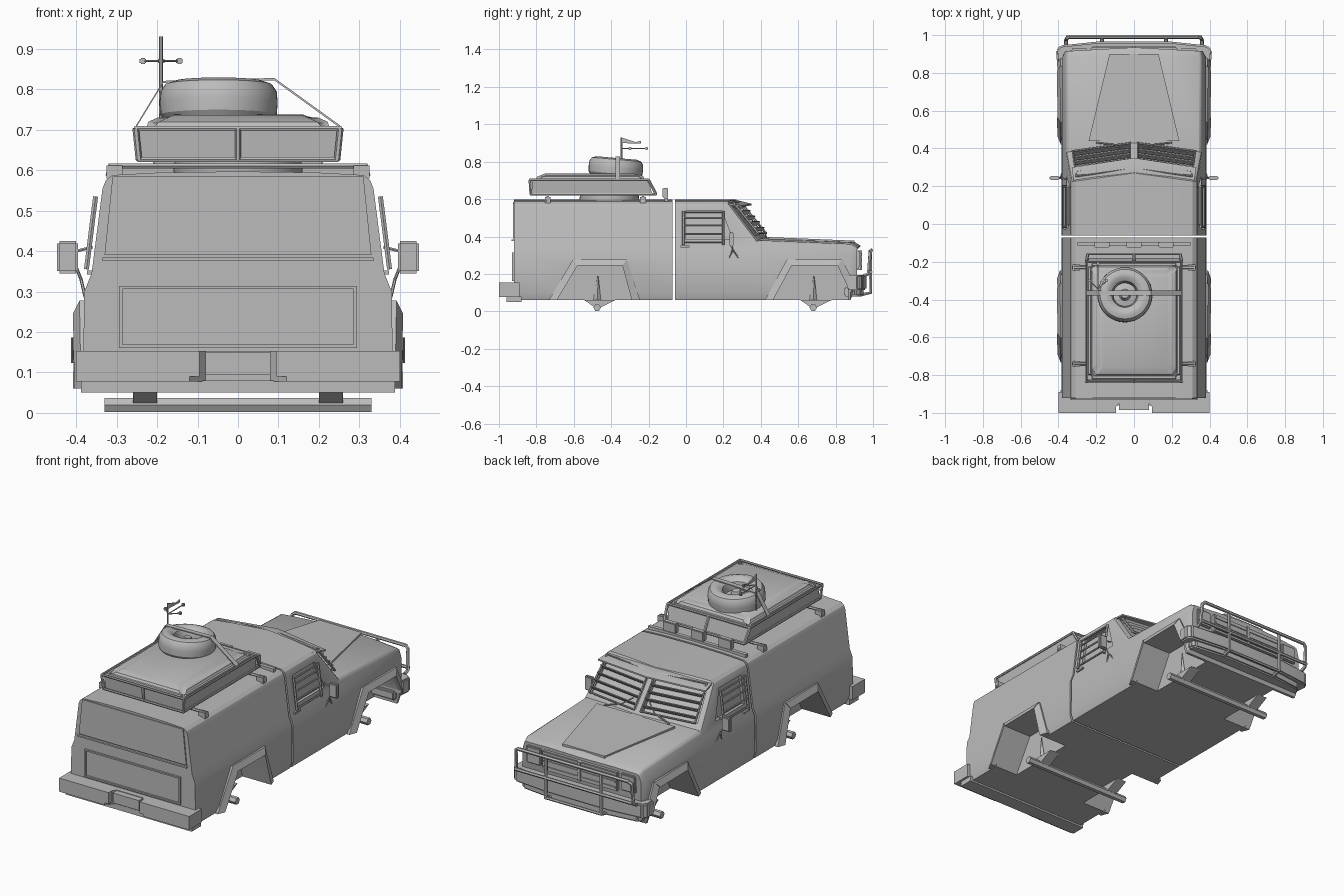
import bpy, bmesh, math
from mathutils import Vector, Matrix

old = bpy.data.objects.get("Cube")
if old:
    bpy.data.objects.remove(old, do_unlink=True)

GREY = (0.5, 0.5, 0.5, 1)
paint = bpy.data.materials.new("plain grey")
paint.use_nodes = True
paint.diffuse_color = GREY
paint.node_tree.nodes["Principled BSDF"].inputs["Base Color"].default_value = GREY


# Helpers
def finish(name, bm, bevel=0.0, segments=2):
    bmesh.ops.recalc_face_normals(bm, faces=bm.faces)
    if bevel:
        sharp = [e for e in bm.edges if e.calc_face_angle(0) > 0.4]
        bmesh.ops.bevel(bm, geom=sharp, offset=bevel, segments=segments, affect='EDGES')
    me = bpy.data.meshes.new(name)
    bm.to_mesh(me)
    bm.free()
    return add(name, me)


def add(name, me):
    me.materials.clear()
    me.materials.append(paint)
    me.shade_smooth()
    me.set_sharp_from_angle(angle=math.radians(30))
    ob = bpy.data.objects.new(name, me)
    bpy.context.collection.objects.link(ob)
    return ob


def hull(name, pts, bevel=0.0, segments=2):
    bm = bmesh.new()
    for p in pts:
        bm.verts.new(p)
    bmesh.ops.convex_hull(bm, input=bm.verts)
    bmesh.ops.dissolve_limit(bm, angle_limit=0.02, verts=bm.verts, edges=bm.edges)
    return finish(name, bm, bevel, segments)


def box(name, x, y, z, bevel=0.0):
    return hull(name, [(a, b, c) for a in x for b in y for c in z], bevel)


def prism(name, outline, axis, lo, hi, bevel=0.0):
    bm = bmesh.new()
    def place(p, d):
        return (d, p[0], p[1]) if axis == 'X' else (p[0], p[1], d)
    rings = [[bm.verts.new(place(p, d)) for p in outline] for d in (lo, hi)]
    bm.faces.new(rings[0])
    bm.faces.new(rings[1])
    for i in range(len(outline)):
        bm.faces.new((rings[0][i - 1], rings[0][i], rings[1][i], rings[1][i - 1]))
    return finish(name, bm, bevel)


def loft(name, sections):
    """Sections are (y, bend, half outline); each is mirrored over x."""
    bm = bmesh.new()
    rings = []
    for y, bend, half in sections:
        full = half + [(-x, z) for x, z in reversed(half) if x > 0]
        rings.append([bm.verts.new((x, y + bend * (1 - abs(x) / 0.36), z)) for x, z in full])
    n = len(rings[0])
    for a, b in zip(rings, rings[1:]):
        for i in range(n):
            bm.faces.new((a[i - 1], a[i], b[i], b[i - 1]))
    bm.faces.new(rings[0])
    bm.faces.new(rings[-1])
    return finish(name, bm)


def tube(name, pts, r=0.006, closed=False):
    cu = bpy.data.curves.new(name, 'CURVE')
    cu.dimensions = '3D'
    cu.bevel_depth = r
    cu.bevel_resolution = 1
    cu.use_fill_caps = True
    sp = cu.splines.new('POLY')
    sp.points.add(len(pts) - 1)
    for q, p in zip(sp.points, pts):
        q.co = (*p, 1)
    sp.use_cyclic_u = closed
    tmp = bpy.data.objects.new(name + " path", cu)
    bpy.context.collection.objects.link(tmp)
    me = bpy.data.meshes.new_from_object(tmp.evaluated_get(bpy.context.evaluated_depsgraph_get()))
    bpy.data.objects.remove(tmp, do_unlink=True)
    return add(name, me)


def lathe(name, profile, matrix, steps=36):
    bm = bmesh.new()
    vs = [bm.verts.new((r, 0, z)) for r, z in profile]
    es = [bm.edges.new((vs[i - 1], vs[i])) for i in range(len(vs))]
    bmesh.ops.spin(bm, geom=vs + es, cent=(0, 0, 0), axis=(0, 0, 1), angle=math.tau, steps=steps)
    bmesh.ops.remove_doubles(bm, verts=bm.verts, dist=0.0005)
    bm.transform(matrix)
    return finish(name, bm)


def carve(ob, cutters):
    for c in cutters:
        c.hide_render = True
        m = ob.modifiers.new("cut", 'BOOLEAN')
        m.operation, m.solver, m.object = 'DIFFERENCE', 'EXACT', c
    me = bpy.data.meshes.new_from_object(ob.evaluated_get(bpy.context.evaluated_depsgraph_get()))
    name = ob.name
    for o in [ob] + cutters:
        bpy.data.objects.remove(o, do_unlink=True)
    return add(name, me)


def side_x(z):
    return 0.362 - (z - 0.345) * 0.1256


def screen(x, t, out=0.0):
    """Point on the windscreen: t runs from the hood to the roof."""
    v = 0.05 * (1 - abs(x) / 0.36)
    return Vector((x, 0.38 - 0.16 * t + v + out * 0.75, 0.39 + 0.195 * t + out * 0.65))


# Main body shells
low = [(0.37, 0.06), (0.383, 0.1), (0.38, 0.3), (0.362, 0.345)]
roof = low + [(0.335, 0.555), (0.327, 0.575), (0.31, 0.588), (0.2, 0.594), (0, 0.597)]
hood = low + [(0.36, 0.36), (0.356, 0.37), (0.345, 0.38), (0.2, 0.39), (0, 0.395)]
nose = low + [(0.36, 0.348), (0.356, 0.354), (0.345, 0.36), (0.2, 0.368), (0, 0.372)]
tip = [(0.35, 0.15), (0.365, 0.17), (0.365, 0.29), (0.355, 0.325),
       (0.353, 0.33), (0.35, 0.335), (0.34, 0.34), (0.2, 0.347), (0, 0.35)]
rear_body = loft("rear_body", [(-0.92, 0, roof), (-0.071, 0, roof)])
cab_body = loft("cab_and_hood", [(-0.06, 0, roof), (0.22, 0.05, roof), (0.38, 0.05, hood),
                                 (0.88, 0.02, nose), (0.915, 0.02, tip)])

# Wheel openings, window recesses
rear_arch = [(-0.733, 0.06), (-0.604, 0.278), (-0.316, 0.278), (-0.246, 0.06)]
rear_open = [(-0.69, 0.06), (-0.58, 0.245), (-0.34, 0.245), (-0.29, 0.06)]
front_arch = [(0.422, 0.06), (0.54, 0.278), (0.835, 0.278), (0.9, 0.15)]
front_open = [(0.465, 0.06), (0.565, 0.245), (0.81, 0.245), (0.865, 0.13)]
rear_cuts, cab_cuts = [], []
for s in (1, -1):
    for opening, cuts in ((rear_open, rear_cuts), (front_open, cab_cuts)):
        outline = [(opening[0][0], 0.0)] + opening + [(opening[3][0], 0.0)]
        cuts.append(prism("well_cutter", outline, 'X', 0.23 * s, 0.5 * s))
    cab_cuts.append(hull("window_cutter", [(s * (side_x(z) + d), y, z) for d in (-0.015, 0.05)
                    for y, z in ((0, 0.385), (0, 0.54), (0.19, 0.54), (0.25, 0.385))]))
    cab_cuts.append(hull("screen_cutter", [screen(s * x, t, d) for d in (-0.012, 0.05)
                    for x, t in ((0.02, 0.1), (0.02, 0.9), (0.305, 0.9), (0.325, 0.1))]))
carve(rear_body, rear_cuts)
carve(cab_body, cab_cuts)

# Wheel arch flares, axles and axle mounts
for s in (1, -1):
    for label, outer, inner in (("rear", rear_arch, rear_open), ("front", front_arch, front_open)):
        for i in range(3):
            a, b, c, d = outer[i], outer[i + 1], inner[i + 1], inner[i]
            hull(label + "_flare", [(s * x, *p) for p, x in
                 ((a, 0.375), (b, 0.375), (c, 0.375), (d, 0.375),
                  (a, 0.388), (b, 0.392), (c, 0.408), (d, 0.405))])
for y in (-0.475, 0.68):
    tube("axle", [(-0.33, y, 0.02), (0.33, y, 0.02)], 0.02)
    for s in (1, -1):
        x = (0.2 * s, 0.26 * s)
        prism("axle_mount", [(y - 0.07, 0.061), (y + 0.1, 0.061), (y, 0.012)], 'X', *x)
        hull("axle_strut", [(0.235 * s, y - 0.02, 0.06), (0.235 * s, y + 0.02, 0.06),
                            (0.25 * s, y, 0.06), (0.24 * s, y, 0.19), (0.243 * s, y + 0.006, 0.19)])

# Hood bulge and seams
hull("hood_bulge", [(s * x, y, z) for s in (1, -1) for x, y, z in
     ((0.24, 0.44, 0.397), (0.13, 0.9, 0.378), (0.24, 0.44, 0.37), (0.13, 0.9, 0.35))])
hull("visor", [(s * x, y, z) for s in (1, -1) for x, y, z in
     ((0, 0.35, 0.575), (0.33, 0.3, 0.565), (0.315, 0.2, 0.585), (0, 0.25, 0.6),
      (0, 0.35, 0.567), (0.33, 0.3, 0.557), (0.315, 0.2, 0.575))])

# Windscreen louvres, side window grilles, mirrors
for s in (1, -1):
    edge = lambda t: 0.325 - 0.02 * t
    tube("screen_frame", [screen(s * x, t, 0.018) for x, t in
         ((0.02, 0.08), (0.02, 0.92), (edge(1), 0.92), (edge(0), 0.08))], 0.007, True)
    for i in range(5):
        t = 0.17 + 0.155 * i
        hull("screen_louvre", [screen(s * x, t + dt, o) for x in (0.025, edge(t))
             for dt, o in ((0, 0.008), (0.02, 0.006), (0.02, 0.034), (0.04, 0.032))])
    tube("wiper", [(s * 0.2, 0.43, 0.395), (s * 0.1, 0.42, 0.425), (s * 0.05, 0.39, 0.46)], 0.004)

    def grille(y, z):
        return (s * (side_x(z) + 0.014), y, z)
    for y in (-0.015, 0.2):
        tube("grille_post", [grille(y, 0.355), grille(y, 0.535)], 0.007)
    for z in (0.37, 0.415, 0.46, 0.5, 0.53):
        tube("grille_bar", [grille(-0.015, z), grille(0.2, z)], 0.005)
    box("mirror", (s * 0.395, s * 0.447), (0.232, 0.255), (0.345, 0.425), 0.006)
    tube("mirror_arm", [(s * 0.36, 0.24, 0.41), (s * 0.4, 0.243, 0.4)], 0.004)
    for y in (0.23, 0.28):
        tube("mirror_stay", [(s * 0.4, 0.243, 0.36), (s * 0.388, 0.25, 0.33), (s * 0.378, y, 0.287)], 0.004)
    box("door_handle", (s * 0.36, s * 0.373), (-0.03, 0.02), (0.342, 0.352))

# Nose: grille, lamps, bumper and guard
box("grille_panel", (-0.23, 0.23), (0.9, 0.934), (0.22, 0.325), 0.004)
box("grille_divider", (-0.008, 0.008), (0.9, 0.942), (0.22, 0.325))
for z in (0.24, 0.272, 0.304):
    box("grille_slat", (-0.22, 0.22), (0.92, 0.939), (z - 0.005, z + 0.005))
for s in (1, -1):
    box("headlamp", (s * 0.245, s * 0.335), (0.9, 0.928), (0.23, 0.325), 0.006)
plan = [(0.36, 0.86), (0.408, 0.86), (0.413, 0.92), (0.39, 0.945), (0.2, 0.965)]
plan += [(-x, y) for x, y in reversed(plan)]
prism("front_bumper", plan, 'Z', 0.115, 0.195, 0.008)
prism("front_valance", [(x * 0.9, y - 0.015) for x, y in plan], 'Z', 0.08, 0.13, 0.008)
guard = [(0.36, 0.95, 0.19), (0.36, 0.975, 0.2), (0.355, 0.985, 0.315), (0.34, 0.99, 0.327)]
tube("guard_hoop", guard + [(-x, y, z) for x, y, z in reversed(guard)], 0.01)
tube("guard_bar", [(-0.36, 0.988, 0.21), (0.36, 0.988, 0.21)], 0.009)
for s in (1, -1):
    tube("guard_upright", [(s * 0.17, 0.985, 0.327), (s * 0.17, 0.988, 0.1), (s * 0.17, 0.93, 0.088)], 0.01)
    tube("guard_link", [(s * 0.17, 0.987, 0.1), (0, 0.987, 0.1)], 0.008)

# Tail: inset door frame, trim strip, bumper and hitch
for z in (0.165, 0.31):
    box("tailgate_frame", (-0.294, 0.294), (-0.93, -0.915), (z - 0.004, z + 0.004))
for s in (1, -1):
    box("tailgate_frame", (s * 0.286, s * 0.294), (-0.93, -0.915), (0.165, 0.31))
box("tail_trim", (-0.335, 0.335), (-0.932, -0.915), (0.376, 0.384))
prism("tail_window", [(-0.33, 0.39), (0.33, 0.39), (0.31, 0.585), (-0.31, 0.585)], 'Z', 0, 0.006
      ).matrix_world = Matrix.Translation((0, -0.92, 0)) @ Matrix.Rotation(math.pi / 2, 4, 'X')
back = [(0.4, -0.89), (0.4, -1), (0.12, -1), (0.08, -0.95)]
prism("rear_bumper", back + [(-x, y) for x, y in reversed(back)], 'Z', 0.078, 0.153)
box("rear_skirt", (-0.388, 0.388), (-0.96, -0.88), (0.05, 0.08))
box("hitch", (-0.08, 0.08), (-0.985, -0.93), (0.095, 0.15))
for s in (1, -1):
    box("hitch_bracket", (s * 0.095, s * 0.12), (-1, -0.94), (0.09, 0.153))

# Roof bars, lamps and turntable under the load
for y in (-0.23, -0.74):
    tube("roof_bar", [(-0.32, y, 0.585), (-0.315, y, 0.61), (0.315, y, 0.61), (0.32, y, 0.585)], 0.009)
    for s in (1, -1):
        box("bar_foot", (s * 0.285, s * 0.325), (y - 0.015, y + 0.015), (0.58, 0.612))
box("lamp_rail", (-0.3, 0.3), (-0.115, -0.095), (0.585, 0.607))
for x in (-0.17, 0, 0.17):
    box("roof_lamp", (x - 0.04, x + 0.04), (-0.125, -0.095), (0.607, 0.66), 0.004)
lathe("turntable", [(0, 0.58), (0.155, 0.58), (0.16, 0.6), (0.155, 0.632), (0, 0.632)],
      Matrix.Translation((0, -0.41, 0)))

# Roof load: covered box with rails
def rect(x, y0, y1, z):
    return [(-x, y0, z), (x, y0, z), (x, y1, z), (-x, y1, z)]


hull("load_box", rect(0.238, -0.82, -0.18, 0.625) + rect(0.247, -0.825, -0.2, 0.7))
hull("load_cover", rect(0.247, -0.825, -0.2, 0.69) + rect(0.24, -0.815, -0.21, 0.712)
     + rect(0.18, -0.75, -0.26, 0.738), 0.02, 3)
bottom, top = rect(0.245, -0.83, -0.16, 0.626), rect(0.253, -0.835, -0.2, 0.703)
for loop in (bottom, top):
    tube("load_rail", loop, 0.007, True)
for a, b in list(zip(bottom, top)) + [((0, y, 0.626), (0, w, 0.703)) for y, w in ((-0.83, -0.835), (-0.16, -0.2))]:
    tube("load_post", [a, b], 0.008)

# Spare wheel and strap
tilt = Matrix.Translation((-0.048, -0.375, 0.767)) @ Matrix.Rotation(math.radians(-5), 4, 'X')
lathe("spare_tyre", [(0.062, 0.01), (0.068, -0.045), (0.13, -0.05), (0.144, -0.03), (0.146, 0),
                     (0.144, 0.027), (0.132, 0.045), (0.11, 0.053), (0.09, 0.05), (0.07, 0.035)], tilt)
lathe("spare_hub", [(0, -0.04), (0.07, -0.04), (0.07, -0.01), (0.03, 0), (0.02, 0.025), (0, 0.025)], tilt)
ends = [(-0.252, 0.705), (-0.185, 0.815), (0.09, 0.822), (0.252, 0.705)]
for a, b in zip(ends, ends[1:]):
    hull("strap", [(x, y, z + d) for x, z in (a, b) for y in (-0.378, -0.352) for d in (0, 0.006)])

# Aerial mast
tube("mast", [(-0.19, -0.345, 0.7), (-0.19, -0.345, 0.93)], 0.005)
tube("mast_arm", [(-0.235, -0.3, 0.87), (-0.19, -0.345, 0.87), (-0.145, -0.3, 0.87)], 0.003)
tube("mast_boom", [(-0.19, -0.345, 0.87), (-0.19, -0.21, 0.87)], 0.003)
for x, y in ((-0.235, -0.3), (-0.145, -0.3), (-0.19, -0.21)):
    box("wind_cup", (x - 0.008, x + 0.008), (y - 0.008, y + 0.008), (0.862, 0.878), 0.003)
prism("wind_vane", [(-0.345, 0.9), (-0.345, 0.93), (-0.27, 0.905), (-0.24, 0.912), (-0.24, 0.896)],
      'X', -0.193, -0.187)
